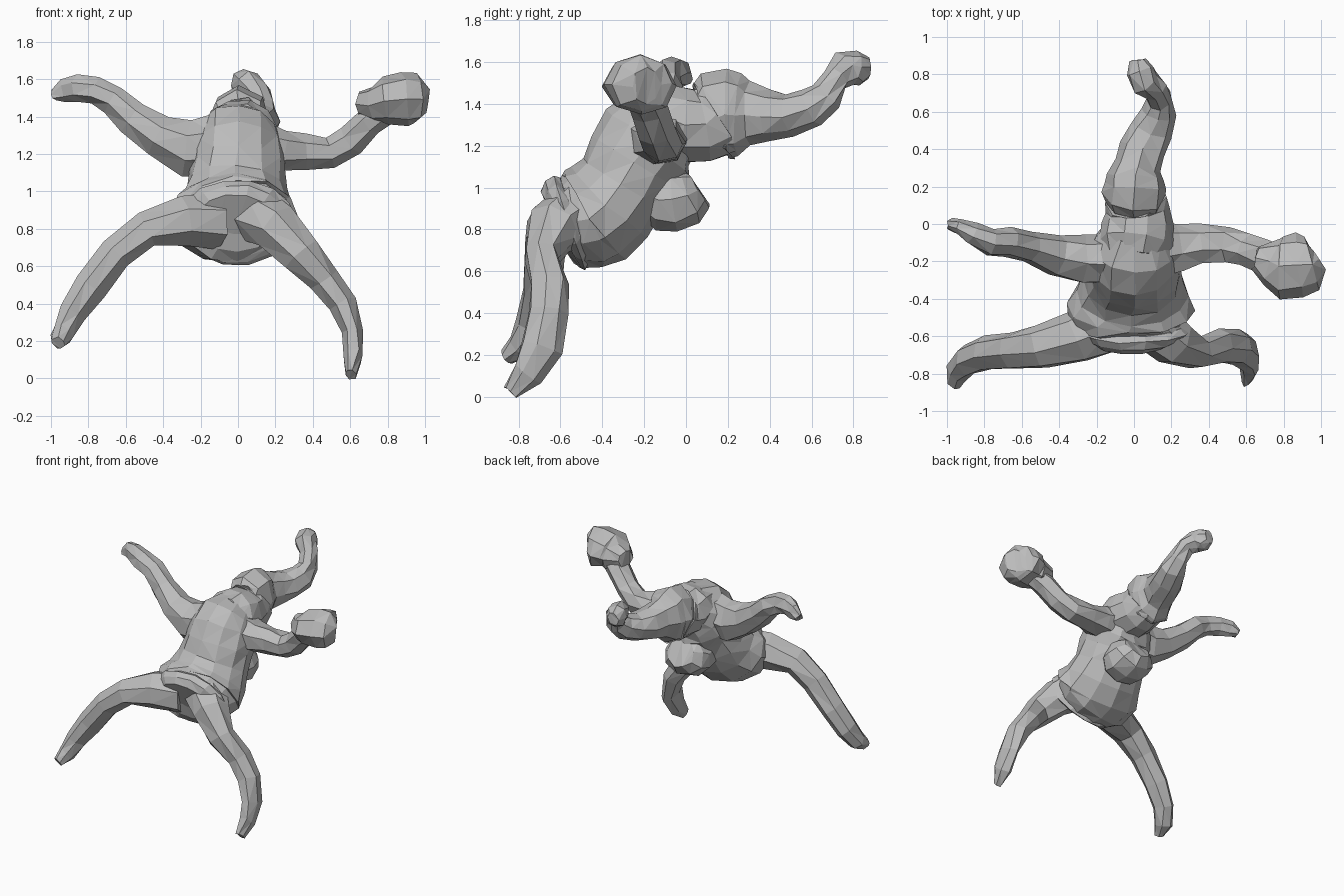
import bpy, bmesh, math, random
from mathutils import Vector

if "Cube" in bpy.data.objects:
    bpy.data.objects.remove(bpy.data.objects["Cube"], do_unlink=True)
random.seed(4)

grey = bpy.data.materials.new("plain grey")
grey.use_nodes = True
COL = (0.5, 0.5, 0.5, 1)
grey.diffuse_color = COL
grey.node_tree.nodes["Principled BSDF"].inputs["Base Color"].default_value = COL


def loft(name, rings, side, sides=8, jitter=0.008):
    """Faceted tube. Each ring is x, y, z, radius along side, radius across."""
    bm = bmesh.new()
    pts = [Vector(r[:3]) for r in rings]
    loops = []
    for i, r in enumerate(rings):
        t = (pts[min(i + 1, len(pts) - 1)] - pts[max(i - 1, 0)]).normalized()
        u = Vector(side)
        u = (u - t * u.dot(t)).normalized()
        v = t.cross(u)
        loop = []
        for k in range(sides):
            a = 2 * math.pi * k / sides
            p = pts[i] + (u * math.cos(a) * r[3] + v * math.sin(a) * r[4]) * 1.03
            p += Vector([random.uniform(-jitter, jitter) for _ in range(3)])
            loop.append(bm.verts.new(p))
        loops.append(loop)
    for a, b in zip(loops, loops[1:]):
        for k in range(sides):
            n = (k + 1) % sides
            bm.faces.new((a[k], a[n], b[n], b[k]))
    bm.faces.new(loops[0])
    bm.faces.new(loops[-1])
    bmesh.ops.triangulate(bm, faces=bm.faces[:])
    bmesh.ops.recalc_face_normals(bm, faces=bm.faces[:])
    me = bpy.data.meshes.new(name)
    bm.to_mesh(me)
    bm.free()
    me.materials.append(grey)
    ob = bpy.data.objects.new(name, me)
    bpy.context.collection.objects.link(ob)
    return ob


X, Y = (1, 0, 0), (0, 1, 0)

# Leaning torso, curving from the open coat bottom up to the shoulders
loft("torso", [
    (0, -.60, .81, .20, .13), (0, -.565, .82, .27, .20),
    (-.02, -.50, .84, .32, .235), (-.02, -.44, .87, .335, .25),
    (-.01, -.37, .93, .295, .24), (-.01, -.30, 1.02, .26, .22),
    (0, -.245, 1.125, .25, .235), (0, -.18, 1.215, .245, .245),
    (0, -.12, 1.28, .225, .22), (0.01, -.03, 1.33, .16, .16)], X, 12)

# Raised lip of the coat over the hips
loft("coat_hem", [
    (-.01, -.61, .815, .23, .18), (-.01, -.59, .825, .275, .222),
    (-.01, -.56, .835, .305, .235), (-.01, -.53, .845, .28, .21)], X, 14, .006)

# Pouch on the back
loft("back_pouch", [
    (.01, -.20, .96, .12, .10), (.01, -.13, .945, .17, .145),
    (.01, -.06, .94, .18, .155), (.01, .01, .96, .165, .14),
    (.01, .055, .99, .11, .10)], X, 9)

# Head below the rim of the cap
loft("head", [
    (0, -.17, 1.36, .15, .11), (.01, -.10, 1.34, .19, .16),
    (.02, 0, 1.30, .19, .18), (.02, .08, 1.30, .165, .18),
    (.01, .13, 1.33, .155, .195)], X, 10)

# Long trailing cap with a blunt end
loft("cap", [
    (0, .11, 1.32, .15, .18), (0, .15, 1.34, .165, .21),
    (.01, .20, 1.355, .165, .21), (.01, .25, 1.345, .15, .195),
    (.02, .31, 1.35, .125, .15), (.05, .40, 1.345, .12, .125),
    (.09, .50, 1.35, .11, .10), (.13, .60, 1.385, .09, .095),
    (.14, .67, 1.44, .065, .08), (.11, .72, 1.52, .065, .06),
    (.06, .76, 1.565, .08, .085), (.03, .82, 1.57, .075, .08),
    (.02, .875, 1.57, .04, .05)], X, 8)

# Left arm and its large blocky hand
loft("left_arm", [
    (.12, -.14, 1.24, .15, .14), (.24, -.13, 1.22, .13, .11),
    (.36, -.11, 1.21, .11, .095), (.50, -.11, 1.21, .095, .085),
    (.60, -.14, 1.27, .085, .085), (.70, -.18, 1.37, .09, .08),
    (.80, -.21, 1.45, .08, .08)], Y, 7)
loft("left_hand", [
    (.65, -.18, 1.465, .06, .07), (.74, -.205, 1.465, .13, .10),
    (.79, -.23, 1.48, .165, .125), (.89, -.215, 1.49, .17, .14),
    (.95, -.21, 1.495, .14, .13), (.98, -.19, 1.49, .08, .09)], Y, 8)

# Right arm ending in a narrow hand
loft("right_arm", [
    (-.12, -.19, 1.25, .13, .16), (-.27, -.19, 1.23, .13, .155),
    (-.42, -.17, 1.29, .115, .11), (-.56, -.125, 1.39, .085, .09),
    (-.67, -.10, 1.49, .075, .08), (-.76, -.095, 1.54, .075, .07),
    (-.86, -.055, 1.55, .06, .07), (-.93, -.02, 1.54, .045, .065),
    (-.985, 0, 1.515, .03, .035)], Y, 7)

# Legs, with small pointed feet
loft("right_leg", [
    (-.12, -.52, .84, .17, .15), (-.30, -.60, .84, .14, .13),
    (-.50, -.66, .79, .11, .095), (-.65, -.68, .67, .095, .09),
    (-.79, -.695, .49, .09, .085), (-.89, -.73, .34, .085, .075),
    (-.94, -.79, .24, .075, .06), (-.96, -.855, .19, .035, .035)], Y, 7)
loft("left_leg", [
    (.10, -.52, .87, .16, .15), (.21, -.63, .81, .13, .135),
    (.34, -.69, .67, .085, .105), (.46, -.65, .53, .09, .085),
    (.56, -.66, .40, .095, .075), (.61, -.69, .24, .10, .055),
    (.615, -.76, .11, .075, .05), (.60, -.84, .025, .035, .03)], Y, 7)
